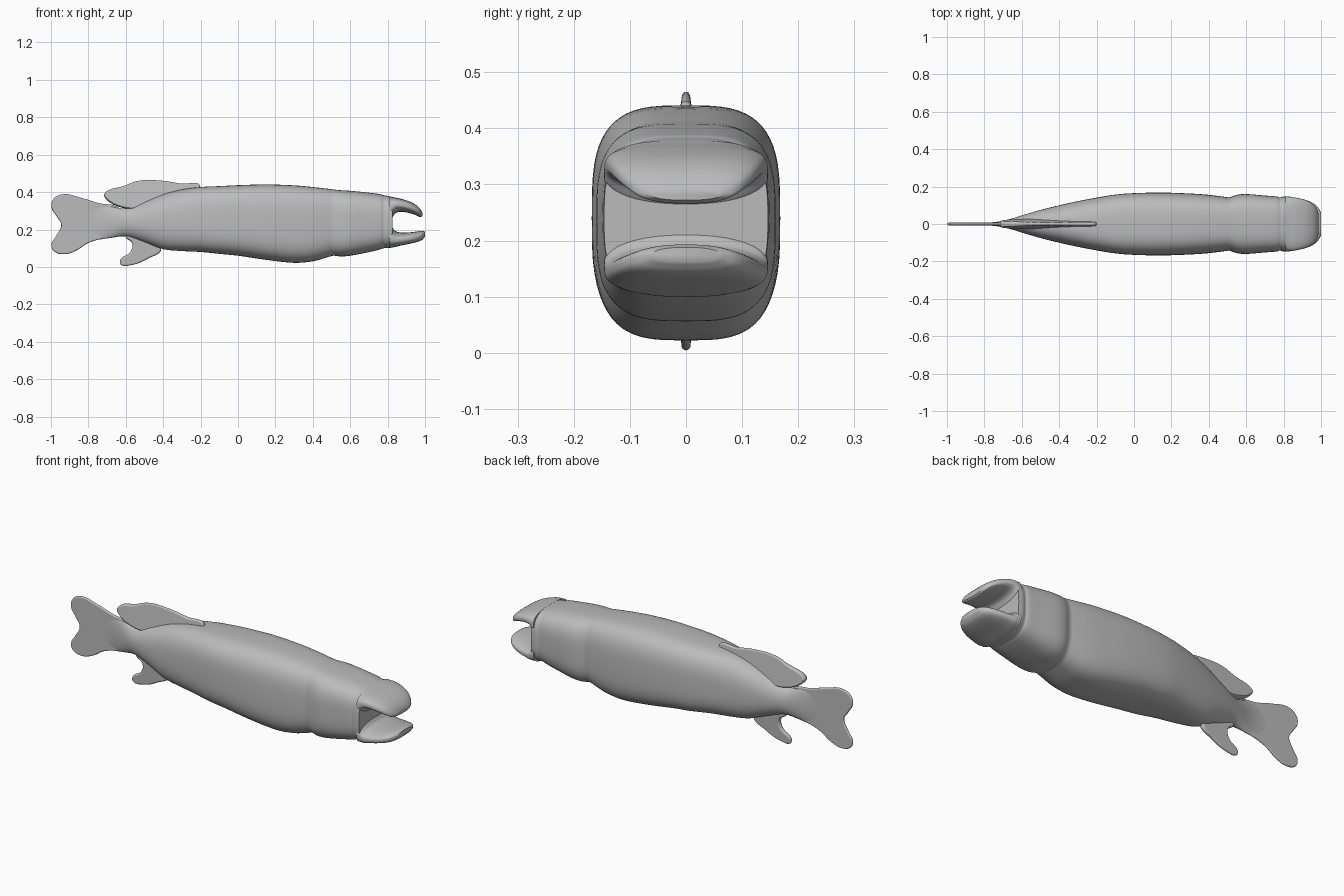
import bpy, bmesh, math

cube = bpy.data.objects.get("Cube")
if cube:
    bpy.data.objects.remove(cube, do_unlink=True)

grey = bpy.data.materials.new("plain grey")
grey.use_nodes = True
grey.diffuse_color = (0.5, 0.5, 0.5, 1)
grey.node_tree.nodes["Principled BSDF"].inputs["Base Color"].default_value = grey.diffuse_color


def finish(name, mesh, angle=40):
    """Link a mesh as an object with the grey material and smooth shading."""
    obj = bpy.data.objects.new(name, mesh)
    bpy.context.collection.objects.link(obj)
    mesh.materials.clear()
    mesh.materials.append(grey)
    bpy.ops.object.select_all(action="DESELECT")
    obj.select_set(True)
    bpy.context.view_layer.objects.active = obj
    bpy.ops.object.shade_smooth_by_angle(angle=math.radians(angle))
    return obj


def hermite(p0, p1, m0, m1, t):
    return ((2 * t**3 - 3 * t**2 + 1) * p0 + (t**3 - 2 * t**2 + t) * m0
            + (3 * t**2 - 2 * t**3) * p1 + (t**3 - t**2) * m1)


def refine(stations, steps):
    """Smoothly interpolate (x, bottom, top, half width) along x."""
    def slope(i, k):
        a, b = stations[max(i - 1, 0)], stations[min(i + 1, len(stations) - 1)]
        return (b[k] - a[k]) / (b[0] - a[0])
    out = []
    for i in range(len(stations) - 1):
        a, b = stations[i], stations[i + 1]
        span = b[0] - a[0]
        for j in range(steps):
            t = j / steps
            out.append([a[0] + span * t] + [
                hermite(a[k], b[k], slope(i, k) * span, slope(i + 1, k) * span, t)
                for k in (1, 2, 3)])
    return out + [list(stations[-1])]


def power(v, n):
    return math.copysign(abs(v) ** (2 / n), v)


def loft(name, stations, top_power, bottom_power, steps=4, sides=64):
    """Skin rounded-box sections; the powers are functions of x."""
    bm = bmesh.new()
    rings = []
    for x, low, high, width in refine(stations, steps):
        ring = []
        for k in range(sides):
            a = math.tau * k / sides
            c, s = math.cos(a), math.sin(a)
            n = top_power(x) if s >= 0 else bottom_power(x)
            ring.append(bm.verts.new((x, width * power(c, n),
                                      (low + high) / 2 + (high - low) / 2 * power(s, n))))
        rings.append(ring)
    for a, b in zip(rings, rings[1:]):
        for k in range(sides):
            m = (k + 1) % sides
            bm.faces.new((a[k], a[m], b[m], b[k]))
    bm.faces.new(rings[0])
    bm.faces.new(rings[-1])
    bmesh.ops.recalc_face_normals(bm, faces=bm.faces)
    mesh = bpy.data.meshes.new(name)
    bm.to_mesh(mesh)
    bm.free()
    return finish(name, mesh)


def fin(name, outline, thick, root_z, tip_z, root_scale):
    """Round-edged plate from a smooth outline, thicker towards root_z."""
    curve = bpy.data.curves.new(name, "CURVE")
    curve.dimensions = "2D"
    curve.fill_mode = "BOTH"
    curve.bevel_depth = thick
    curve.bevel_resolution = 3
    curve.offset = -thick
    spline = curve.splines.new("BEZIER")
    spline.bezier_points.add(len(outline) - 1)
    spline.use_cyclic_u = True
    spline.resolution_u = 8
    for point, (x, z) in zip(spline.bezier_points, outline):
        point.co = (x, z, 0)
        point.handle_left_type = point.handle_right_type = "AUTO"
    helper = bpy.data.objects.new(name + " helper", curve)
    bpy.context.collection.objects.link(helper)
    graph = bpy.context.evaluated_depsgraph_get()
    mesh = bpy.data.meshes.new_from_object(helper.evaluated_get(graph))
    bpy.data.objects.remove(helper, do_unlink=True)
    for v in mesh.vertices:
        x, z, y = v.co
        t = (z - tip_z) / (root_z - tip_z)
        v.co = (x, -y * max(0.3, 1 + (root_scale - 1) * t), z)
    obj = finish(name, mesh, 60)
    obj.data.name = name
    return obj


def body_power(x):
    return 2 + 1.3 * min(1, max(0, (x + 0.6) / 0.5))


# Trunk with the gill step and the cheek crease
loft("body", [
    (-0.84, .13, .34, .005), (-0.75, .145, .335, .01), (-0.68, .155, .325, .022),
    (-0.6, .163, .312, .046), (-0.5, .132, .348, .075), (-0.4, .095, .388, .1),
    (-0.3, .085, .414, .122), (-0.2, .08, .427, .141), (-0.1, .07, .432, .157),
    (0, .06, .437, .165), (.15, .038, .441, .168), (.3, .022, .436, .163),
    (.4, .03, .427, .156), (.48, .052, .418, .146), (.51, .06, .414, .143),
    (.55, .056, .41, .156), (.6, .06, .407, .16), (.7, .079, .397, .152),
    (.765, .095, .388, .147), (.78, .1, .383, .142), (.8, .1, .38, .147),
    (.826, .104, .374, .146)], body_power, body_power)

# Jaws around the open mouth
loft("upper_jaw", [
    (.81, .25, .378, .146), (.826, .265, .374, .146), (.84, .286, .371, .145),
    (.87, .295, .365, .14), (.92, .287, .349, .127), (.955, .275, .329, .108),
    (.975, .266, .309, .087), (.986, .272, .29, .06)],
    lambda x: 3, lambda x: 2.2)
loft("lower_jaw", [
    (.81, .102, .22, .146), (.826, .104, .21, .146), (.84, .107, .193, .145),
    (.87, .114, .184, .14), (.92, .124, .185, .128), (.96, .134, .19, .11),
    (.985, .145, .193, .088), (1, .162, .188, .06)],
    lambda x: 2.2, lambda x: 3)

# Fins
fin("tail_fin", [
    (-.62, .3), (-.76, .345), (-.84, .37), (-.94, .388), (-.985, .365), (-.997, .32),
    (-.97, .27), (-.945, .225), (-.97, .17), (-.997, .12), (-.985, .085), (-.93, .068),
    (-.87, .085), (-.8, .128), (-.71, .155), (-.62, .18)], .007, .2, 0, 1)
fin("dorsal_fin", [
    (-.2, .425), (-.31, .446), (-.42, .462), (-.535, .46), (-.605, .435), (-.715, .39),
    (-.712, .37), (-.6, .312), (-.5, .32), (-.3, .39)], .007, .36, .46, 3)
fin("anal_fin", [
    (-.41, .1), (-.48, .045), (-.57, .01), (-.625, .012), (-.63, .035), (-.575, .082),
    (-.565, .125), (-.6, .165), (-.5, .17)], .008, .14, .01, 2)
